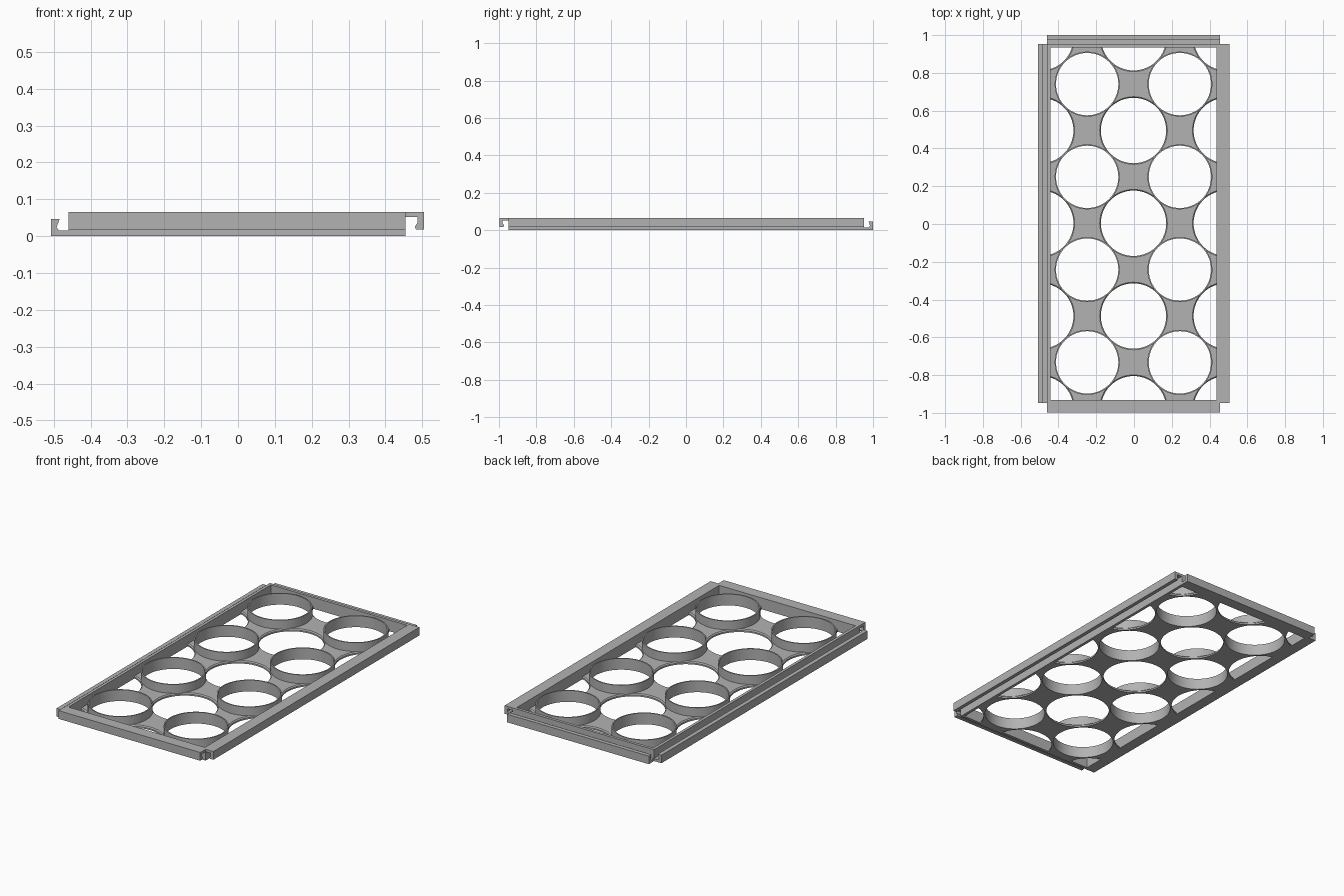
import bpy, bmesh
from mathutils import Vector

if "Cube" in bpy.data.objects:
    bpy.data.objects.remove(bpy.data.objects["Cube"], do_unlink=True)

grey = bpy.data.materials.new("mid grey plastic")
grey.use_nodes = True
colour = (0.45, 0.45, 0.45, 1)
grey.diffuse_color = colour
grey.node_tree.nodes["Principled BSDF"].inputs["Base Color"].default_value = colour

# Body limits, wall and floor
X0, X1, Y0, Y1 = -0.46, 0.455, -0.948, 0.952
WALL, FLOOR, TOP = 0.017, 0.015, 0.066
CX, CY, PITCH = -0.0025, 0.004, 0.2455
SIDES = 64


def finish(name, bm):
    bmesh.ops.recalc_face_normals(bm, faces=bm.faces)
    mesh = bpy.data.meshes.new(name)
    bm.to_mesh(mesh)
    bm.free()
    mesh.materials.append(grey)
    ob = bpy.data.objects.new(name, mesh)
    bpy.context.collection.objects.link(ob)
    return ob


def smooth(ob):
    bpy.ops.object.select_all(action="DESELECT")
    ob.select_set(True)
    bpy.context.view_layer.objects.active = ob
    bpy.ops.object.shade_smooth_by_angle()


def rail(name, profile, place, start, end):
    """Sweep an (outward, z) profile in a straight line."""
    bm = bmesh.new()
    face = bm.faces.new([bm.verts.new(place(u, start, z)) for u, z in profile])
    out = bmesh.ops.extrude_face_region(bm, geom=[face])
    shift = Vector(place(0, end, 0)) - Vector(place(0, start, 0))
    bmesh.ops.translate(bm, vec=shift, verts=[v for v in out["geom"] if isinstance(v, bmesh.types.BMVert)])
    return finish(name, bm)


def lathe(bm, x, y, profile, closed):
    """Turn an (r, z) profile around a vertical axis at x, y."""
    start = [bm.verts.new((x + r, y, z)) for r, z in profile]
    pairs = list(zip(start, start[1:] + start[:1])) if closed else list(zip(start, start[1:]))
    edges = [bm.edges.new(p) for p in pairs]
    bmesh.ops.spin(bm, geom=start + edges, cent=(x, y, 0), axis=(0, 0, 1),
                   angle=6.283185307, steps=SIDES, use_merge=True)


# Wall with a downward hook, and wall with an upward catch
hook = [(-WALL, 0), (0, 0), (0, 0.052), (0.032, 0.052), (0.032, 0.036), (0.025, 0.026),
        (0.028, 0.018), (0.05, 0.018), (0.05, TOP), (-WALL, TOP)]
catch = [(-WALL, 0), (0.048, 0), (0.048, 0.047), (0.024, 0.047), (0.032, 0.024),
         (0.026, FLOOR), (0, FLOOR), (0, TOP), (-WALL, TOP)]
rail("left_hook_wall", hook, lambda u, t, z: (X1 + u, t, z), Y0, Y1)
rail("right_catch_wall", catch, lambda u, t, z: (X0 - u, t, z), Y0, Y1)
rail("front_hook_wall", hook, lambda u, t, z: (t, Y0 - u, z), X0, X1)
rail("back_catch_wall", catch, lambda u, t, z: (t, Y1 + u, z), X0, X1)

# Floor plate
inset = WALL - 0.001
plate = rail("floor_plate", [(X0 + inset, 0), (X1 - inset, 0), (X1 - inset, FLOOR), (X0 + inset, FLOOR)],
             lambda u, t, z: (u, t, z), Y0 + inset, Y1 - inset)

# Staggered holes: collared ones and open ones with a flared rim
cut, ring_bm = bmesh.new(), bmesh.new()
for i in range(-2, 3):
    for j in range(-4, 5):
        if (i + j) % 2:
            continue
        x, y = CX + i * PITCH, CY + j * PITCH
        collared = i % 2 == 1
        if collared:
            lathe(ring_bm, x, y, [(0.165, 0), (0.172, 0), (0.172, TOP), (0.165, TOP)], True)
            low, high = 0.166, 0.166
        else:
            low, high = 0.173, 0.179
        lathe(cut, x, y, [(0, -0.02), (low, -0.02), (low, 0.009), (high, FLOOR),
                          (high, 0.04), (0, 0.04)], False)
bmesh.ops.remove_doubles(cut, verts=cut.verts, dist=0.0001)
cutter = finish("hole_cutter", cut)
cutter.hide_render = True

mod = plate.modifiers.new("holes", "BOOLEAN")
mod.operation, mod.solver, mod.object = "DIFFERENCE", "EXACT", cutter
smooth(plate)
bpy.ops.object.modifier_apply(modifier=mod.name)
bpy.data.objects.remove(cutter, do_unlink=True)
smooth(plate)

# Upright collars
smooth(finish("hole_collars", ring_bm))
